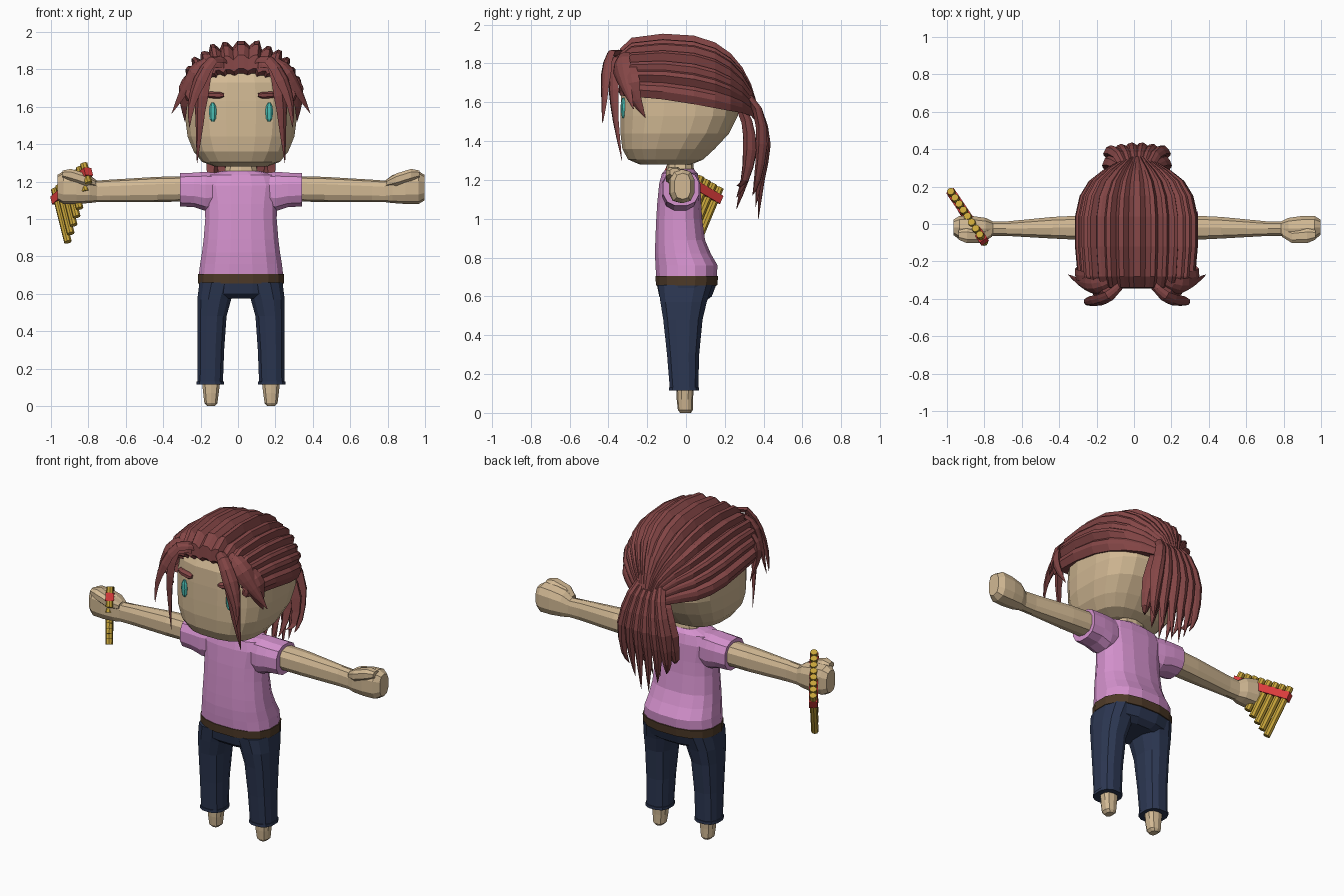
import bpy, bmesh, math
from mathutils import Vector

if "Cube" in bpy.data.objects:
    bpy.data.objects.remove(bpy.data.objects["Cube"])

CX = 0.016  # centre of the figure's body


def material(name, r, g, b):
    m = bpy.data.materials.new(name)
    lin = [((c / 255 + 0.055) / 1.055) ** 2.4 for c in (r, g, b)]
    m.diffuse_color = (*lin, 1)
    m.use_nodes = True
    m.node_tree.nodes["Principled BSDF"].inputs["Base Color"].default_value = m.diffuse_color
    return m


SKIN = material("skin", 210, 185, 148)
HAIR = material("auburn hair", 132, 70, 70)
SHIRT = material("pink shirt", 213, 146, 206)
NAVY = material("navy trousers", 44, 55, 82)
BROWN = material("brown belt", 78, 58, 40)
TEAL = material("teal eyes", 75, 190, 180)
GOLD = material("gold pipes", 200, 165, 58)
RED = material("red band", 218, 60, 60)


def finish(name, bm, mat):
    bmesh.ops.recalc_face_normals(bm, faces=bm.faces)
    me = bpy.data.meshes.new(name)
    bm.to_mesh(me)
    bm.free()
    me.materials.append(mat)
    ob = bpy.data.objects.new(name, me)
    bpy.context.collection.objects.link(ob)
    return ob


def skin_rings(name, rings, mat):
    """Bridge closed rings of points and cap both ends."""
    bm = bmesh.new()
    rows = [[bm.verts.new(p) for p in r] for r in rings]
    n = len(rows[0])
    for a, b in zip(rows, rows[1:]):
        for i in range(n):
            j = (i + 1) % n
            bm.faces.new((a[i], a[j], b[j], b[i]))
    bm.faces.new(rows[0])
    bm.faces.new(rows[-1])
    return finish(name, bm, mat)


def loft(name, sections, mat, axis="z", n=16, e=2.5, side=1):
    """Sections (t, a0, a1, b0, b1): rounded outlines stacked along z or x."""
    rings = []
    for t, a0, a1, b0, b1 in sections:
        ring = []
        for k in range(n):
            ang = 2 * math.pi * (k + 0.5) / n
            c, s = math.cos(ang), math.sin(ang)
            a = (a0 + a1) / 2 + (a1 - a0) / 2 * math.copysign(abs(c) ** (2 / e), c)
            b = (b0 + b1) / 2 + (b1 - b0) / 2 * math.copysign(abs(s) ** (2 / e), s)
            p = (a, b, t) if axis == "z" else (t, a, b)
            ring.append((CX + side * p[0], p[1], p[2]))
        rings.append(ring)
    return skin_rings(name, rings, mat)


def body(name, rows, mat, **kw):
    """Symmetric loft from rows (z, half width, front y, back y)."""
    return loft(name, [(z, -w, w, f, b) for z, w, f, b in rows], mat, **kw)


def strand(name, pts, width, thick, side=1, steps=9):
    """Tapered lens-shaped lock of hair along a smooth path."""
    P = [Vector((side * x, y, z)) for x, y, z in pts]
    P = [2 * P[0] - P[1]] + P + [2 * P[-1] - P[-2]]

    def at(u):
        f = u * (len(P) - 3)
        i = min(int(f), len(P) - 4)
        t = f - i
        a, b, c, d = P[i:i + 4]
        return 0.5 * (2 * b + (c - a) * t + (2 * a - 5 * b + 4 * c - d) * t * t
                      + (3 * b - a - 3 * c + d) * t ** 3)

    rings = []
    for k in range(steps):
        u = k / (steps - 1)
        p = at(u)
        tan = (at(min(1, u + .02)) - at(max(0, u - .02))).normalized()
        out = p - Vector((0, -0.05, 1.6))
        out = (out - tan * out.dot(tan)).normalized()
        across = tan.cross(out)
        size = max(0.03, (0.55 + 0.9 * u if u < 0.5 else 2 * (1 - u) ** 0.8 * 0.87))
        shape = ((-.5, 0), (-.22, .42), (.05, .5), (.3, .3), (.5, 0), (0, -.4))
        rings.append([p + across * (width * size * a) + out * (thick * size * b)
                      + Vector((CX, 0, 0)) for a, b in shape])
    return skin_rings(name, rings, HAIR)


# Head and neck
body("head", [(1.28, .14, -.24, .03), (1.305, .21, -.30, .09), (1.36, .255, -.33, .15),
              (1.44, .288, -.34, .225), (1.53, .30, -.34, .27), (1.63, .30, -.338, .28),
              (1.73, .28, -.332, .26), (1.81, .23, -.29, .2), (1.87, .1, -.15, .1)],
     SKIN, e=2.8, n=20)
body("neck", [(1.2, .1, -.11, .05), (1.262, .09, -.10, .04), (1.34, .07, -.09, .03)], SKIN, n=10)

# Shirt, belt and hips
body("shirt", [(.69, .23, -.155, .16), (.76, .222, -.16, .165), (.82, .212, -.162, .13),
               (.89, .203, -.16, .10), (1.0, .194, -.155, .085), (1.08, .195, -.15, .08),
               (1.18, .215, -.14, .075), (1.235, .19, -.125, .06), (1.257, .1, -.10, .04)], SHIRT)
body("belt", [(.655, .233, -.157, .163), (.705, .234, -.16, .168)], BROWN)
body("hips", [(.575, .17, -.11, .10), (.60, .222, -.14, .135), (.66, .23, -.152, .158)], NAVY)

for s, tag in ((1, "left"), (-1, "right")):
    # Trouser leg, cuff and foot
    loft(tag + "_leg", [(.12, .095, .235, -.085, .065), (.3, .088, .235, -.10, .07),
                        (.48, .075, .236, -.12, .088), (.57, .05, .236, -.135, .11),
                        (.66, .02, .225, -.148, .14)], NAVY, n=12, side=s)
    loft(tag + "_cuff", [(.115, .09, .24, -.09, .07), (.132, .09, .24, -.09, .07)],
         NAVY, n=12, side=s)
    loft(tag + "_foot", [(0, .14, .182, -.03, .025), (.015, .125, .197, -.042, .035),
                         (.07, .117, .204, -.048, .036), (.125, .11, .21, -.05, .04)],
         SKIN, n=10, side=s)
    # Sleeve, arm with fist, and thumb
    loft(tag + "_sleeve", [(.10, -.11, .05, 1.06, 1.245), (.19, -.125, .065, 1.04, 1.255),
                           (.25, -.125, .07, 1.06, 1.25), (.325, -.12, .07, 1.065, 1.247)],
         SHIRT, axis="x", n=12, side=s)
    loft(tag + "_arm", [(.25, -.09, .05, 1.095, 1.23), (.45, -.08, .04, 1.09, 1.225),
                        (.70, -.065, .015, 1.09, 1.21), (.77, -.065, .015, 1.09, 1.205),
                        (.81, -.085, .035, 1.085, 1.235), (.88, -.09, .045, 1.08, 1.25),
                        (.95, -.085, .045, 1.08, 1.255), (.982, -.06, .025, 1.10, 1.235)],
         SKIN, axis="x", n=10, side=s, e=2.7)
    loft(tag + "_thumb", [(.775, -.07, -.01, 1.17, 1.21), (.83, -.105, -.03, 1.175, 1.245),
                          (.91, -.105, -.02, 1.20, 1.27), (.955, -.085, -.03, 1.22, 1.26)],
         SKIN, axis="x", n=8, side=s)
    # Eye and eyebrow
    loft(tag + "_eye", [(1.52, .144, .156, -.329, -.31), (1.535, .134, .168, -.334, -.30),
                        (1.57, .129, .173, -.336, -.30), (1.60, .132, .170, -.335, -.30),
                        (1.622, .144, .158, -.330, -.31)], TEAL, n=8, side=s)
    loft(tag + "_eyebrow", [(.09, -.35, -.31, 1.652, 1.672), (.115, -.352, -.30, 1.642, 1.68),
                            (.165, -.34, -.28, 1.645, 1.682), (.2, -.318, -.27, 1.655, 1.675)],
         HAIR, axis="x", n=8, side=s)
    # Front locks
    strand(tag + "_long_lock", [(.07, -.31, 1.82), (.165, -.365, 1.82), (.21, -.37, 1.66),
                                (.222, -.36, 1.5), (.235, -.33, 1.30)], .085, .05, s)
    strand(tag + "_fore_lock", [(.07, -.31, 1.84), (.15, -.385, 1.85), (.22, -.41, 1.74),
                                (.265, -.42, 1.61), (.275, -.43, 1.49)], .085, .05, s)
    strand(tag + "_flared_lock", [(.11, -.29, 1.85), (.21, -.33, 1.82), (.285, -.32, 1.72),
                                  (.37, -.27, 1.565)], .12, .06, s)
    strand(tag + "_temple_lock", [(.19, -.28, 1.81), (.28, -.29, 1.74), (.305, -.27, 1.64),
                                  (.30, -.21, 1.52)], .12, .06, s)
    # Ponytail, outer and inner layers
    for i, (x, tip) in enumerate(((.025, 1.0), (.075, 1.06), (.125, 1.12))):
        strand(f"{tag}_ponytail_outer_{i}", [(.3 * x, .25, 1.70), (.75 * x, .365, 1.56),
               (1.1 * x, .405 - .15 * x, 1.38), (1.15 * x, .39 - .2 * x, 1.2),
               (1.0 * x, .38 - .3 * x, tip)], .09, .07, s)
        strand(f"{tag}_ponytail_inner_{i}", [(.3 * x, .25, 1.62), (.8 * x, .31, 1.5),
               (1.15 * x, .325, 1.35), (1.2 * x, .30, 1.2), (1.0 * x, .26, tip + .05)],
               .09, .08, s)

# Swept-back hair cap: ridged arches (y, base z, half width, top z)
arches = [(-.315, 1.66, .245, 1.775), (-.345, 1.65, .265, 1.80), (-.34, 1.635, .288, 1.87),
          (-.28, 1.63, .308, 1.925), (-.12, 1.615, .322, 1.945), (.04, 1.59, .322, 1.935),
          (.15, 1.57, .298, 1.90), (.23, 1.555, .25, 1.845), (.29, 1.545, .175, 1.775),
          (.335, 1.53, .10, 1.69), (.36, 1.50, .06, 1.61)]
LOCKS = 15
bm = bmesh.new()
rows = []
for y, zb, w, zt in arches:
    row = []
    for k in range(LOCKS * 3 + 1):
        f = k / (LOCKS * 3) * 2 - 1
        # each lock steps over its outer neighbour
        step = k % 3 if f < 0 else (LOCKS * 3 - k) % 3
        r = (0.955, 1.02, 1.01)[step] + 0.012 * math.cos(k // 3 * 2.4)
        a = f * math.pi / 2
        x = math.copysign(abs(math.sin(a)) ** .85, a) * w * r
        z = zb + max(0, math.cos(a)) ** .8 * (zt - zb) * (1 + (r - 1) * 1.6)
        row.append(bm.verts.new((CX + x, y, z)))
    rows.append(row)
for j, (p, q) in enumerate(zip(rows, rows[1:])):
    for i in range(len(p) - 1):
        bm.faces.new((p[i], p[i + 1], q[i + 1], q[i]))
    if j > 2:
        bm.faces.new((p[0], q[0], q[-1], p[-1]))
bm.faces.new(rows[-1])
finish("hair_cap", bm, HAIR)

# Pan pipes: a row of tubes, shorter towards the thumb
top0, top1 = Vector((-.98, .175, 1.16)), Vector((-.825, -.055, 1.295))
row_dir = (top1 - top0).normalized()
down = Vector((.238, -.397, -.889))
down = (down - row_dir * down.dot(row_dir)).normalized()
depth = row_dir.cross(down)
COUNT, R = 8, .0205
for i in range(COUNT):
    t = i / (COUNT - 1)
    start = top0.lerp(top1, t)
    rings = [[start + down * d + (row_dir * math.cos(a) + depth * math.sin(a)) * R
              for a in [math.pi * k / 4 for k in range(8)]]
             for d in (0, .315 - .2 * t)]
    skin_rings(f"pipe_{i}", rings, GOLD)
band = [[p + down * d + depth * h for d, h in ((.035, -.024), (.08, -.024), (.08, .024), (.035, .024))]
        for p in (top0 - row_dir * .024, top1 + row_dir * .024)]
skin_rings("pipe_band", band, RED)
